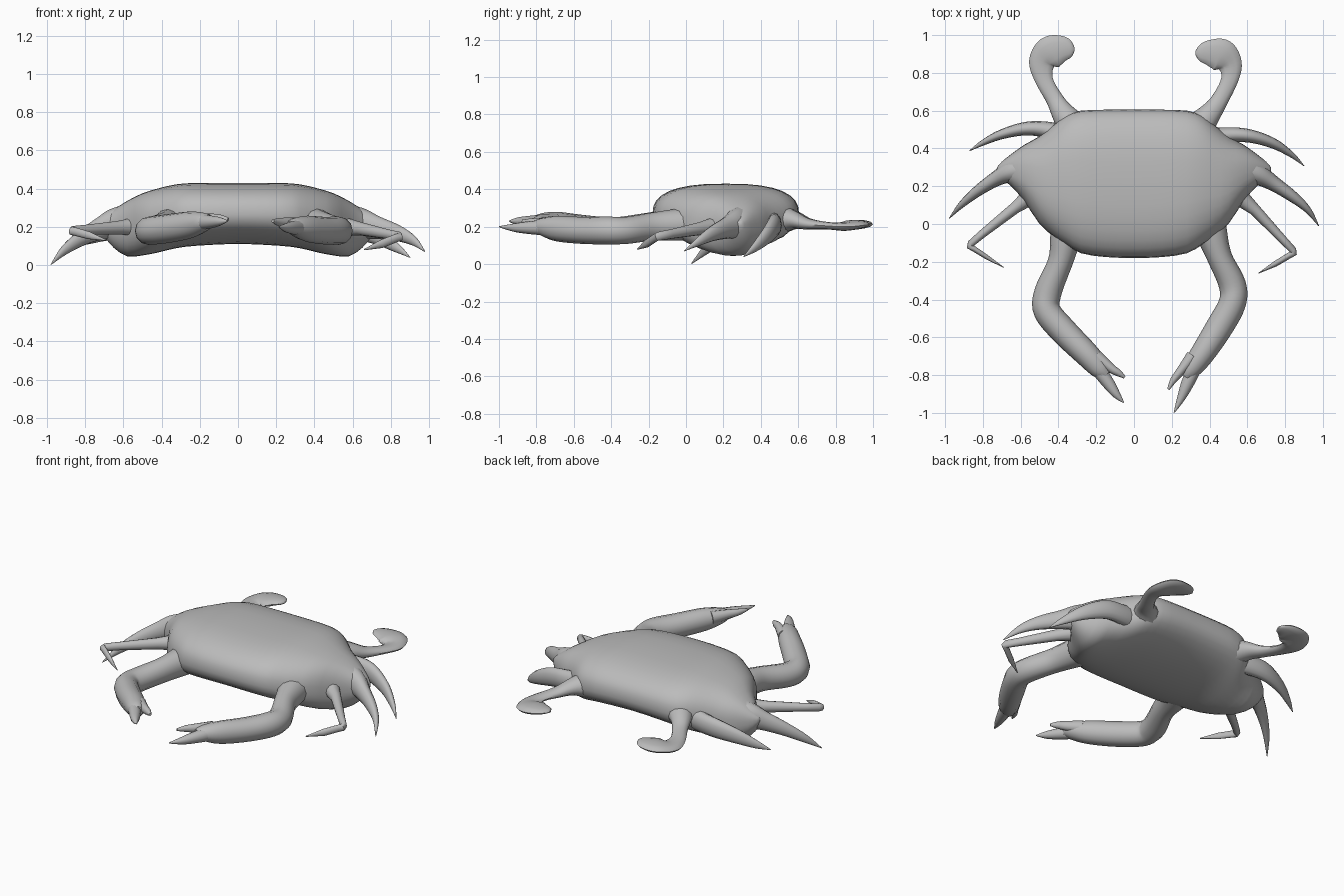
import bpy, bmesh, math
from mathutils import Vector

shell = bpy.data.materials.new("shell_grey")
shell.diffuse_color = (0.5, 0.5, 0.5, 1)


def spline(pts, steps):
    """Catmull-Rom interpolation of tuples of any length."""
    if steps == 1:
        return [tuple(p) for p in pts]
    out = []
    for i in range(len(pts) - 1):
        a, b, c, d = pts[max(i - 1, 0)], pts[i], pts[i + 1], pts[min(i + 2, len(pts) - 1)]
        for s in range(steps):
            t = s / steps
            out.append(tuple(0.5 * (2 * q + (r - p) * t + (2 * p - 5 * q + 4 * r - w) * t * t
                                    + (3 * q - p - 3 * r + w) * t ** 3)
                             for p, q, r, w in zip(a, b, c, d)))
    return out + [tuple(pts[-1])]


def loft(name, rings):
    """Skin equal-sized rings of points and close both ends."""
    bm = bmesh.new()
    rows = [[bm.verts.new(p) for p in ring] for ring in rings]
    n = len(rows[0])
    for a, b in zip(rows, rows[1:]):
        for i in range(n):
            j = (i + 1) % n
            bm.faces.new((a[i], a[j], b[j], b[i]))
    bm.faces.new(rows[0])
    bm.faces.new(rows[-1])
    bmesh.ops.recalc_face_normals(bm, faces=bm.faces)
    mesh = bpy.data.meshes.new(name)
    bm.to_mesh(mesh)
    bm.free()
    obj = bpy.data.objects.new(name, mesh)
    bpy.context.collection.objects.link(obj)
    mesh.materials.append(shell)
    bpy.context.view_layer.objects.active = obj
    obj.select_set(True)
    bpy.ops.object.shade_smooth_by_angle(angle=math.radians(50))
    obj.select_set(False)
    return obj


def limb(name, pts, steps=5, sides=12):
    """Tube through (x, y, z, half width, half height) points."""
    path = spline(pts, steps)
    rings = []
    for i, (x, y, z, w, h) in enumerate(path):
        a = Vector(path[max(i - 1, 0)][:3])
        b = Vector(path[min(i + 1, len(path) - 1)][:3])
        tangent = (b - a).normalized()
        side = tangent.cross(Vector((0, 0, 1))).normalized()
        up = side.cross(tangent)
        w, h = max(w, 0.002), max(h, 0.002)
        rings.append([Vector((x, y, z)) + side * w * math.cos(k * math.tau / sides)
                      + up * h * math.sin(k * math.tau / sides) for k in range(sides)])
    loft(name, rings)


# Body: cross-sections along x as (x, front y, back y, top z, bottom z)
half = [(0, -.18, .605, .43, .11), (.15, -.175, .605, .43, .105), (.28, -.155, .6, .427, .095),
        (.36, -.11, .575, .415, .08), (.42, -.07, .53, .40, .065), (.5, .0, .465, .375, .05),
        (.58, .12, .42, .335, .045), (.65, .2, .37, .29, .09), (.70, .24, .33, .25, .15),
        (.725, .27, .3, .225, .2)]
stations = [(-x, *r) for x, *r in reversed(half[1:])] + half


def power(v, e):
    return math.copysign(abs(v) ** e, v)


rings = []
for x, yf, yb, zt, zb in spline(stations, 2):
    zm = zb + (zt - zb) * 0.48
    ring = []
    for k in range(32):
        a = k * math.tau / 32
        e = 2 / 2.6 if math.sin(a) >= 0 else 2 / 2.1
        s = power(math.sin(a), e)
        ring.append((x, (yf + yb) / 2 + (yb - yf) / 2 * power(math.cos(a), e),
                     zm + s * ((zt - zm) if s >= 0 else (zm - zb))))
    rings.append(ring)
loft("body", rings)

# Claw arms with two fingers each
limb("left_claw_arm", [(-.32, .08, .22, .12, .09), (-.36, -.07, .21, .085, .085), (-.39, -.2, .2, .066, .075),
                       (-.455, -.36, .18, .072, .072), (-.46, -.46, .18, .072, .074),
                       (-.37, -.57, .19, .072, .075), (-.25, -.69, .21, .066, .07),
                       (-.18, -.765, .225, .055, .05), (-.145, -.80, .23, .03, .03)])
limb("left_outer_finger", [(-.22, -.73, .225, .04, .045), (-.145, -.83, .225, .034, .034),
                           (-.095, -.9, .228, .022, .022), (-.055, -.945, .23, .003, .003)])
limb("left_inner_finger", [(-.2, -.7, .23, .035, .04), (-.12, -.765, .24, .024, .028),
                           (-.08, -.79, .24, .018, .02), (-.05, -.812, .24, .007, .008)])
limb("right_claw_arm", [(.36, .1, .22, .12, .09), (.41, -.05, .21, .085, .085), (.455, -.18, .2, .066, .075),
                        (.52, -.32, .18, .072, .072), (.52, -.42, .18, .072, .074),
                        (.45, -.55, .18, .072, .072), (.36, -.69, .19, .064, .068),
                        (.30, -.77, .2, .052, .048), (.275, -.81, .2, .03, .03)])
limb("right_outer_finger", [(.34, -.72, .195, .04, .045), (.285, -.84, .195, .034, .034),
                            (.25, -.92, .195, .022, .022), (.213, -.998, .2, .003, .003)])
limb("right_inner_finger", [(.31, -.7, .21, .035, .04), (.25, -.775, .22, .024, .028),
                            (.21, -.825, .225, .018, .02), (.182, -.875, .23, .007, .008)])

# Swimming paddles at the back
limb("left_paddle", [(-.31, .5, .24, .09, .09), (-.375, .585, .235, .062, .05), (-.42, .66, .215, .046, .03),
                     (-.475, .76, .205, .047, .02), (-.487, .85, .2, .07, .022), (-.445, .905, .21, .088, .024),
                     (-.385, .925, .215, .074, .022), (-.335, .925, .22, .045, .014), (-.315, .925, .22, .01, .005)])
limb("right_paddle", [(.33, .5, .24, .09, .09), (.395, .575, .235, .062, .05), (.45, .65, .215, .046, .03),
                      (.505, .76, .205, .045, .02), (.508, .84, .2, .065, .022), (.465, .89, .21, .088, .024),
                      (.405, .905, .215, .072, .022), (.35, .905, .22, .045, .014), (.325, .905, .22, .01, .005)])

# Rear pair of curved legs
limb("left_rear_leg", [(-.34, .45, .22, .07, .08), (-.45, .495, .21, .046, .065), (-.57, .505, .2, .036, .06),
                       (-.7, .475, .17, .026, .045), (-.8, .43, .13, .015, .025), (-.87, .388, .1, .002, .002)])
limb("right_rear_leg", [(.36, .43, .22, .07, .08), (.47, .468, .21, .044, .065), (.6, .468, .2, .036, .06),
                        (.73, .43, .15, .028, .045), (.83, .37, .09, .016, .025), (.9, .308, .04, .002, .002)])

# Middle pair of curved legs
limb("left_middle_leg", [(-.52, .3, .22, .11, .11), (-.64, .28, .215, .065, .085), (-.72, .245, .19, .042, .06),
                         (-.82, .18, .14, .03, .042), (-.91, .105, .075, .018, .025), (-.978, .03, .003, .002, .002)])
limb("right_middle_leg", [(.52, .3, .22, .11, .11), (.64, .27, .215, .065, .085), (.73, .22, .195, .042, .06),
                          (.84, .145, .165, .03, .042), (.92, .075, .125, .018, .025), (.978, -.01, .07, .002, .002)])

# Front pair of folded legs
limb("left_front_leg", [(-.48, .2, .2, .08, .08), (-.56, .138, .2, .045, .045), (-.63, .085, .195, .031, .035),
                        (-.8, -.05, .185, .022, .025), (-.865, -.105, .18, .019, .024), (-.87, -.118, .178, .018, .022),
                        (-.85, -.13, .174, .015, .022), (-.78, -.175, .155, .012, .02), (-.69, -.23, .13, .002, .003)], 1)
limb("right_front_leg", [(.5, .2, .2, .08, .08), (.575, .13, .2, .045, .045), (.64, .075, .19, .031, .035),
                         (.79, -.085, .16, .022, .025), (.843, -.14, .15, .019, .024), (.847, -.153, .147, .018, .022),
                         (.825, -.165, .14, .016, .022), (.75, -.21, .11, .015, .022), (.66, -.26, .08, .002, .003)], 1)
